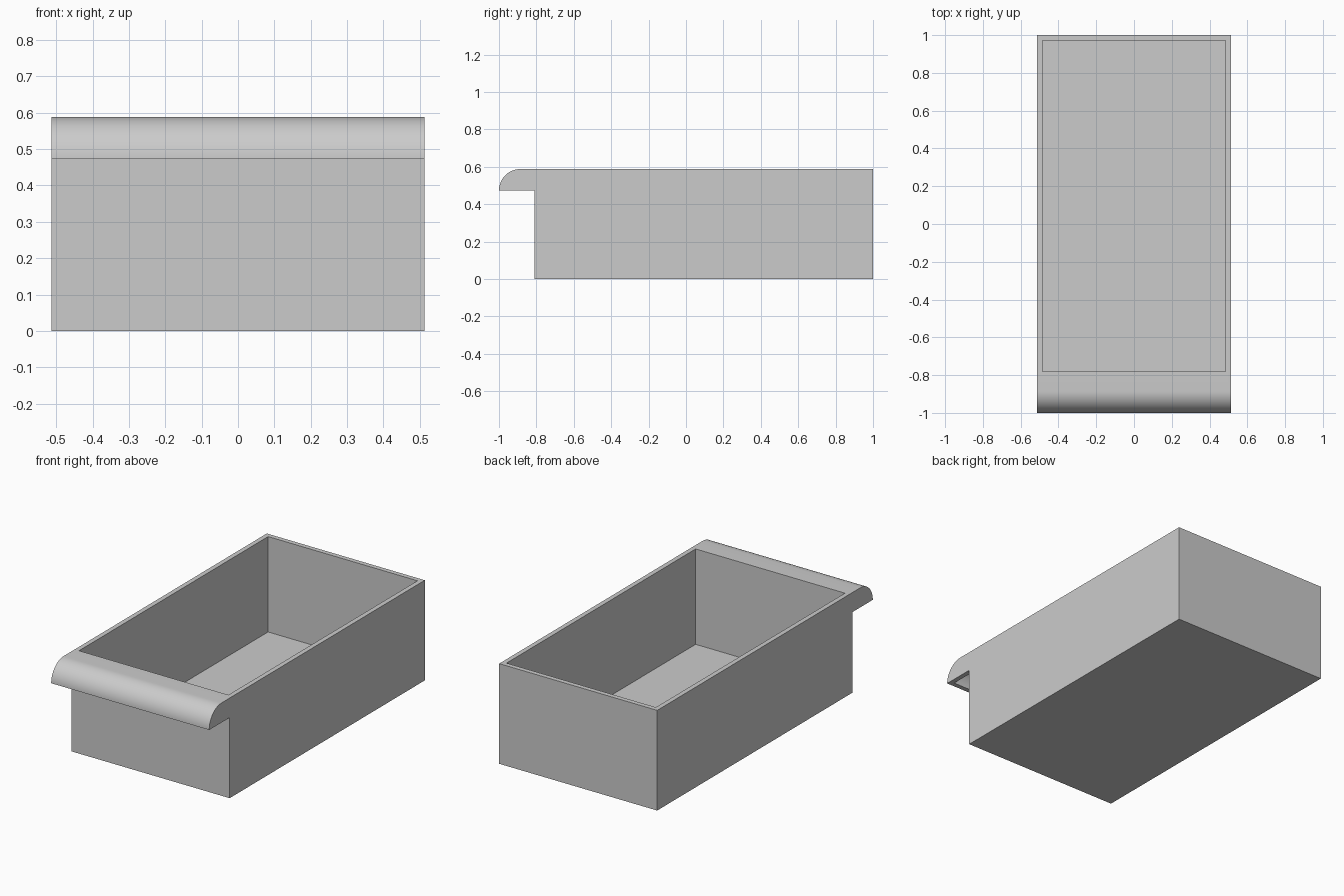
import bpy
import bmesh
from math import sin, cos, pi, radians

cube = bpy.data.objects.get("Cube")
if cube:
    bpy.data.objects.remove(cube, do_unlink=True)

HALF_W = 0.513           # half width of the drawer
HEIGHT = 0.588
FRONT, BACK = -0.81, 1.0
LIP_FRONT, LIP_BOTTOM = -1.0, 0.473
WALL = 0.028
ARC_STEPS = 16

grey = bpy.data.materials.new("light grey")
grey.use_nodes = True
colour = (0.6, 0.6, 0.6, 1)
grey.diffuse_color = colour
grey.node_tree.nodes["Principled BSDF"].inputs["Base Color"].default_value = colour


def arc(radius):
    """Quarter round of the pull, from its front edge up to its top."""
    cy = LIP_FRONT + HEIGHT - LIP_BOTTOM
    steps = [i / ARC_STEPS * pi / 2 for i in range(ARC_STEPS + 1)]
    return [(cy - radius * cos(a), LIP_BOTTOM + radius * sin(a)) for a in steps]


def extrude_profile(name, profile, half_width):
    """Solid from a (y, z) outline, extruded across x."""
    bm = bmesh.new()
    face = bm.faces.new([bm.verts.new((-half_width, y, z)) for y, z in profile])
    new = bmesh.ops.extrude_face_region(bm, geom=[face])["geom"]
    verts = [v for v in new if isinstance(v, bmesh.types.BMVert)]
    bmesh.ops.translate(bm, verts=verts, vec=(2 * half_width, 0, 0))
    bmesh.ops.recalc_face_normals(bm, faces=bm.faces)
    mesh = bpy.data.meshes.new(name)
    bm.to_mesh(mesh)
    bm.free()
    obj = bpy.data.objects.new(name, mesh)
    bpy.context.collection.objects.link(obj)
    mesh.materials.append(grey)
    return obj


radius = HEIGHT - LIP_BOTTOM

# Drawer box and its rounded pull share one side outline
drawer = extrude_profile(
    "drawer",
    [(FRONT, 0), (FRONT, LIP_BOTTOM)] + arc(radius) + [(BACK, HEIGHT), (BACK, 0)],
    HALF_W)

# Storage space, open at the top
storage = extrude_profile(
    "storage_cutter",
    [(FRONT + WALL, WALL), (FRONT + WALL, HEIGHT + 0.1),
     (BACK - WALL, HEIGHT + 0.1), (BACK - WALL, WALL)],
    HALF_W - WALL)

# Finger recess under the pull, open at the bottom
inner = arc(radius - WALL)
recess = extrude_profile(
    "finger_recess_cutter",
    [(inner[0][0], LIP_BOTTOM - 0.1)] + inner
    + [(FRONT, inner[-1][1]), (FRONT, LIP_BOTTOM - 0.1)],
    HALF_W - WALL)

bpy.ops.object.select_all(action="DESELECT")
bpy.context.view_layer.objects.active = drawer
drawer.select_set(True)
for cutter in (storage, recess):
    mod = drawer.modifiers.new(cutter.name, "BOOLEAN")
    mod.operation = "DIFFERENCE"
    mod.solver = "EXACT"
    mod.object = cutter
    bpy.ops.object.modifier_apply(modifier=mod.name)
    bpy.data.objects.remove(cutter, do_unlink=True)

bpy.ops.object.shade_smooth_by_angle(angle=radians(30))
